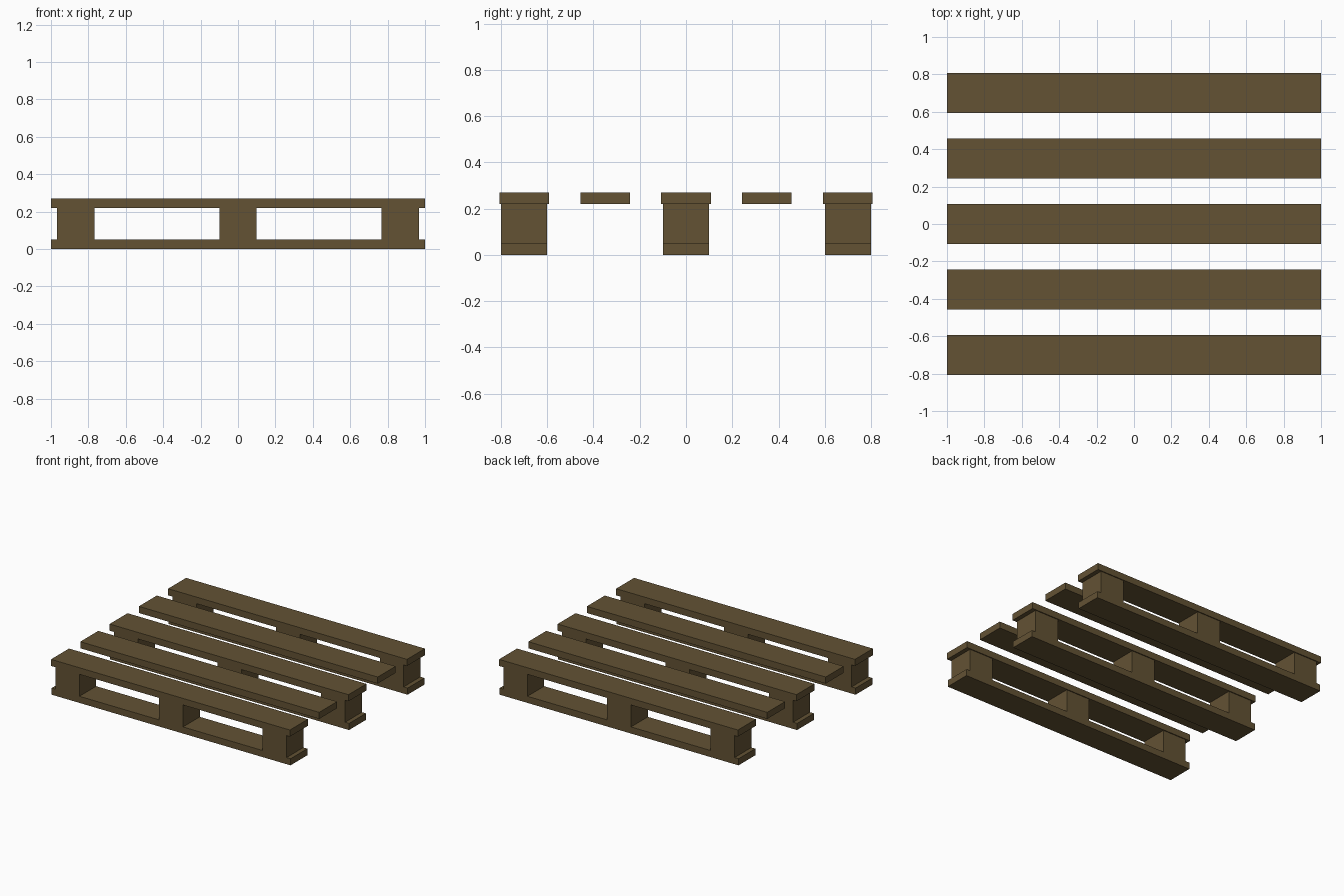
import bpy
import bmesh
from mathutils import Matrix, Vector

default = bpy.data.objects.get("Cube")
if default:
    bpy.data.objects.remove(default, do_unlink=True)

# Weathered wood
wood = bpy.data.materials.new("brown_wood")
wood.use_nodes = True
colour = (0.125, 0.085, 0.034, 1)
wood.diffuse_color = colour
wood.node_tree.nodes["Principled BSDF"].inputs["Base Color"].default_value = colour


def box(name, size, x, y, bottom):
    """Flat-shaded box standing on the given height."""
    mesh = bpy.data.meshes.new(name)
    bm = bmesh.new()
    bmesh.ops.create_cube(bm, size=1, matrix=Matrix.Diagonal((*size, 1)))
    bm.to_mesh(mesh)
    bm.free()
    mesh.materials.append(wood)
    obj = bpy.data.objects.new(name, mesh)
    obj.location = Vector((x, y, bottom + size[2] / 2))
    bpy.context.collection.objects.link(obj)
    return obj


LENGTH = 2.0
BOARD = 0.05        # board thickness
BLOCK = 0.2         # block width and runner width
BLOCK_HEIGHT = 0.17
ROW = 0.7           # distance between runner rows

# Runners on the ground, each carrying three blocks
for row, side in enumerate((-1, 0, 1), 1):
    y = side * ROW
    box(f"bottom_runner_{row}", (LENGTH, BLOCK, BOARD), 0, y, 0)
    for column, end in enumerate((-1, 0, 1), 1):
        box(f"spacer_block_{row}_{column}", (BLOCK, BLOCK, BLOCK_HEIGHT),
            end * 0.867, y, BOARD)

# Five deck slats across the top
for i in range(5):
    box(f"deck_slat_{i + 1}", (LENGTH, 0.214, BOARD),
        0, (i - 2) * ROW / 2, BOARD + BLOCK_HEIGHT)
